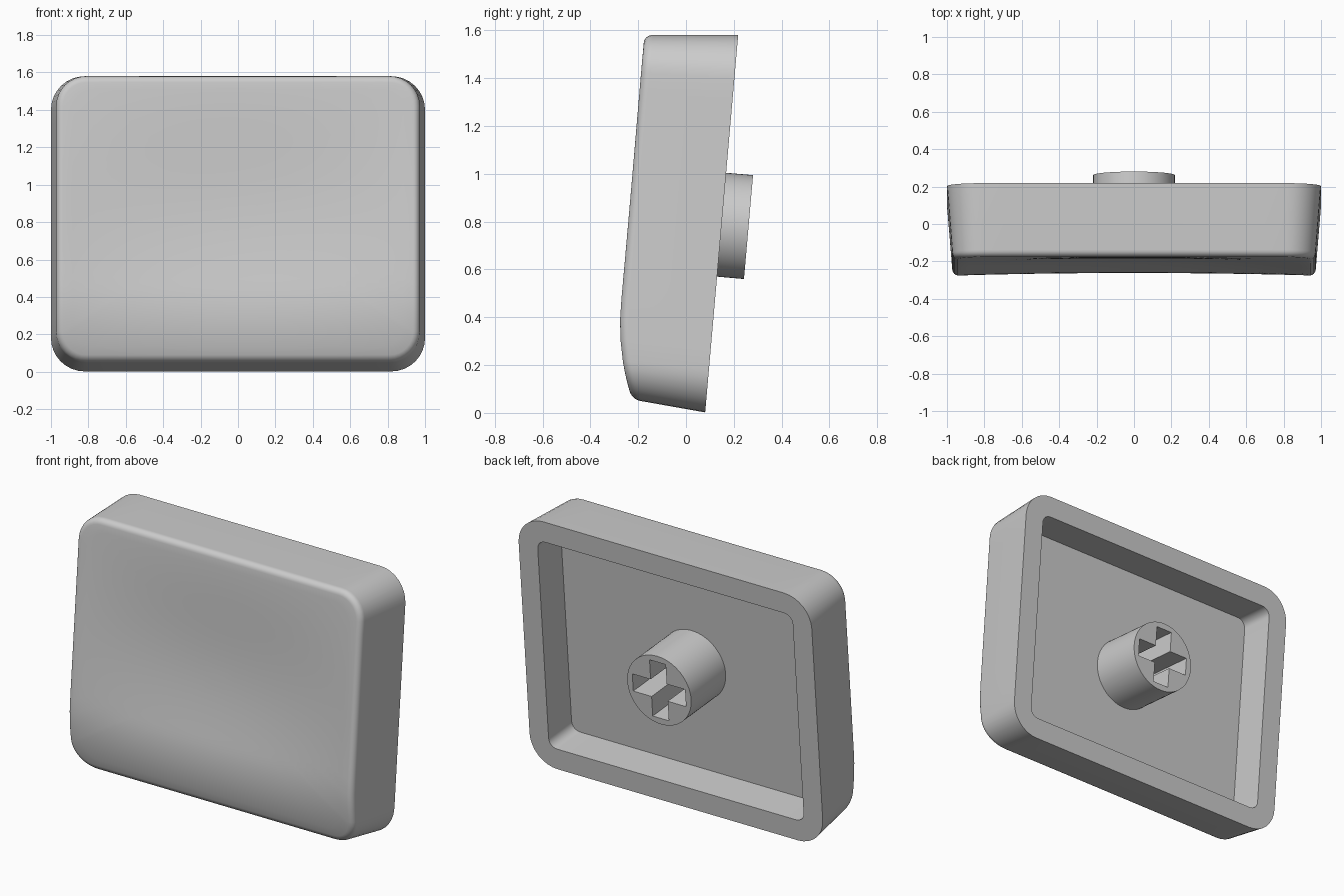
import bpy, bmesh, math
from mathutils import Vector

if "Cube" in bpy.data.objects:
    bpy.data.objects.remove(bpy.data.objects["Cube"])

TILT = math.radians(5.0)
S, C = math.sin(TILT), math.cos(TILT)
BOTTOM, TOP = 0.002, 1.586
FILLET = 0.036
FLOOR = 0.225

plastic = bpy.data.materials.new("grey plastic")
plastic.diffuse_color = (0.6, 0.6, 0.6, 1)
plastic.use_nodes = True
plastic.node_tree.nodes["Principled BSDF"].inputs["Base Color"].default_value = plastic.diffuse_color


def place(x, v, w):
    """Leaning frame: v runs up the back plane, w runs from it to the front."""
    return Vector((x, 0.08 + S * v - C * w, C * v + S * w))


def front(x, v):
    """Depth of the dished front, curling back towards the bottom edge."""
    d = 0.391
    if v < 0.42:
        d -= 0.073 * ((0.42 - v) / 0.37) ** 2
    across = max(0, 1 - (x / 0.95) ** 2)
    along = math.sin(math.pi * min(max(v / TOP, 0), 1)) ** 2
    return d - across * (0.001 + 0.042 * along)


def outline(hx, v0, v1, r, seg=8, side=14):
    """Rounded rectangle with evenly divided sides."""
    corners = [(hx - r, v1 - r, 0), (-hx + r, v1 - r, 90),
               (-hx + r, v0 + r, 180), (hx - r, v0 + r, 270)]
    arcs = []
    for cx, cv, a in corners:
        angs = [math.radians(a + 90 * i / seg) for i in range(seg + 1)]
        arcs.append([(cx + r * math.cos(t), cv + r * math.sin(t)) for t in angs])
    pts = []
    for k, arc in enumerate(arcs):
        pts += arc
        (ax, av), (bx, bv) = arc[-1], arcs[(k + 1) % 4][0]
        pts += [(ax + (bx - ax) * i / side, av + (bv - av) * i / side)
                for i in range(1, side)]
    return pts


def finish(bm, name):
    bmesh.ops.recalc_face_normals(bm, faces=bm.faces[:])
    me = bpy.data.meshes.new(name)
    bm.to_mesh(me)
    bm.free()
    ob = bpy.data.objects.new(name, me)
    bpy.context.collection.objects.link(ob)
    me.materials.append(plastic)
    return ob


def smooth(ob):
    bpy.ops.object.select_all(action='DESELECT')
    ob.select_set(True)
    bpy.context.view_layer.objects.active = ob
    bpy.ops.object.shade_smooth_by_angle(angle=math.radians(32))


def skin(rings, name):
    """Join rings of equal length and cap both ends."""
    bm = bmesh.new()
    loops = [[bm.verts.new(place(*p)) for p in ring] for ring in rings]
    n = len(loops[0])
    for a, b in zip(loops, loops[1:]):
        for i in range(n):
            j = (i + 1) % n
            bm.faces.new((a[i], a[j], b[j], b[i]))
    bm.faces.new(loops[0])
    bm.faces.new(loops[-1])
    return finish(bm, name)


# Shell: cavity floor, cavity wall, rim, outer wall, rounded edge, dished front
cavity = outline(0.87, BOTTOM + 0.13, TOP - 0.13, 0.055)
rings = [[(x, v, FLOOR) for x, v in cavity],
         [(x, v, 0.0) for x, v in cavity],
         [(x, v, 0.0) for x, v in outline(1.0, BOTTOM, TOP, 0.18)]]
STEPS = 6
for k in range(STEPS + 1):
    t = math.pi / 2 * k / STEPS
    inset = FILLET * (1 - math.cos(t))
    drop = FILLET * (1 - math.sin(t))
    ring = outline(0.972 - inset, 0.026 + inset, 1.555 - inset, 0.16 - inset)
    rings.append([(x, v, front(x, v) - drop) for x, v in ring])
edge, mid, LEVELS = ring, 0.79, 18
for k in range(1, LEVELS):
    f = 1 - k / LEVELS
    pts = [(x * f, mid + (v - mid) * f) for x, v in edge]
    rings.append([(x, v, front(x, v)) for x, v in pts])
smooth(skin(rings, "cap_shell"))

# Round stem on the back
STEM_V, STEM_R = 0.79, 0.218
circle = [(STEM_R * math.cos(math.tau * i / 64), STEM_V + STEM_R * math.sin(math.tau * i / 64))
          for i in range(64)]
stem = skin([[(x, v, w) for x, v in circle] for w in (-0.113, FLOOR + 0.005)], "stem")

# Cross-shaped socket cut into the stem
L, T = 0.18, 0.055
quarter = [(L, -T), (L, T), (T, T)]
cross = []
for k in range(4):
    c, s = round(math.cos(k * math.pi / 2)), round(math.sin(k * math.pi / 2))
    cross += [(c * a - s * b, STEM_V + s * a + c * b) for a, b in quarter]
cutter = skin([[(x, v, w) for x, v in cross] for w in (-0.2, 0.19)], "socket_cutter")
cutter.hide_render = True
cut = stem.modifiers.new("socket", 'BOOLEAN')
cut.operation = 'DIFFERENCE'
cut.solver = 'EXACT'
cut.object = cutter
bpy.context.view_layer.objects.active = stem
bpy.ops.object.modifier_apply(modifier=cut.name)
bpy.data.objects.remove(cutter)
smooth(stem)
